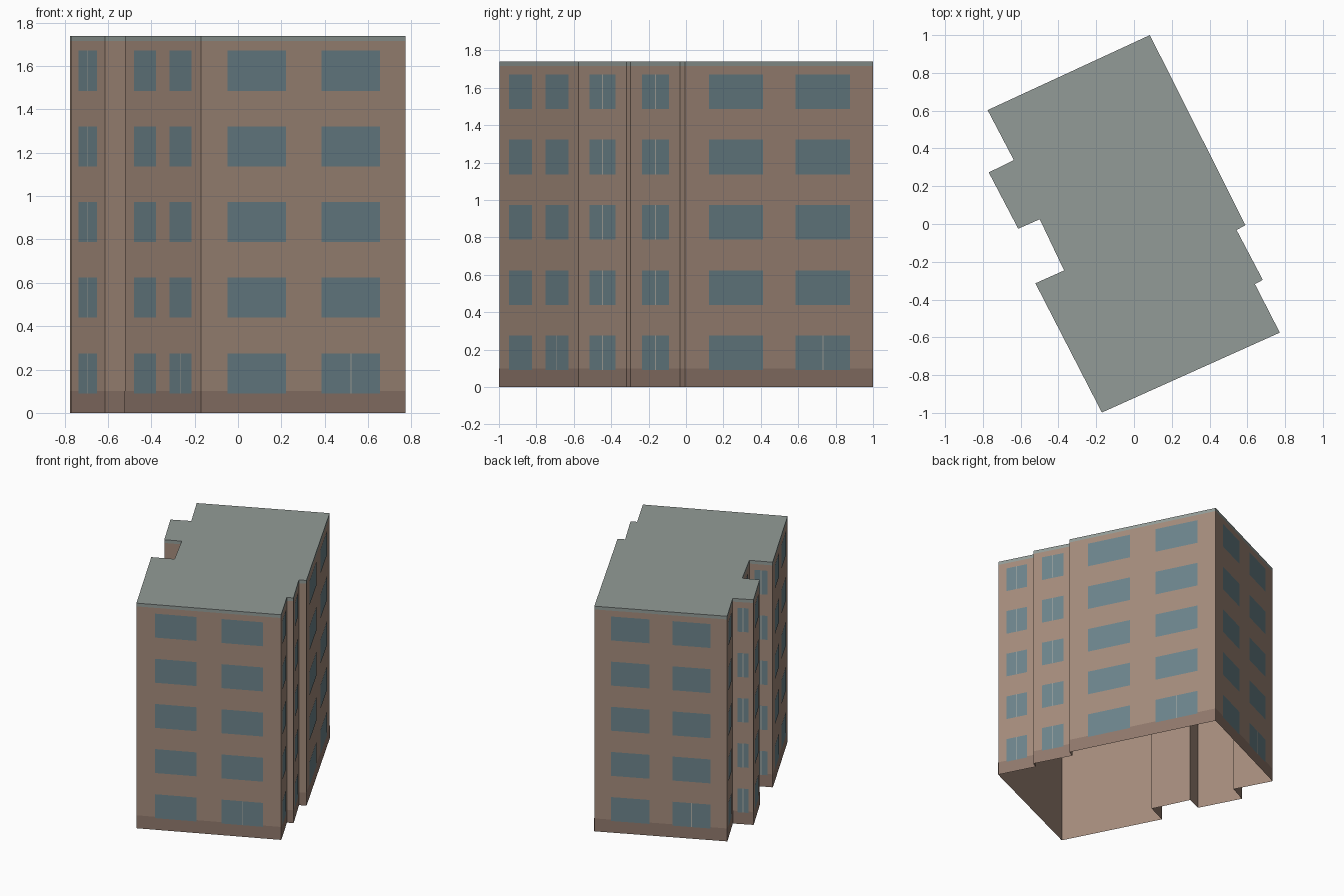
import bpy, bmesh
from mathutils import Vector

if "Cube" in bpy.data.objects:
    bpy.data.objects.remove(bpy.data.objects["Cube"])

# Footprint, counter-clockwise, with the number of window bays on the wall that starts there
PLAN = [(-0.17, -0.998, 2), (0.772, -0.575, 1), (0.64, -0.318, 0), (0.682, -0.296, 1),
        (0.543, -0.032, 0), (0.59, -0.006, 2), (0.084, 1.0, 2), (-0.775, 0.603, 1),
        (-0.636, 0.338, 1), (-0.769, 0.273, 1), (-0.613, -0.025, 0), (-0.499, 0.025, 1),
        (-0.37, -0.246, 1), (-0.522, -0.314, 2)]
HEIGHT, ROOF_EDGE, PLINTH = 1.74, 1.715, 0.10
FLOORS, STEP, SILL, HEAD = 5, 0.349, 0.09, 0.275
SPANS = {0: [], 1: [(0.225, 0.77)], 2: [(0.127, 0.415), (0.588, 0.876)]}

corners = [Vector((x, y, 0)) for x, y, n in PLAN]
walls = [(corners[i], corners[(i + 1) % len(PLAN)], PLAN[i][2]) for i in range(len(PLAN))]


def panel(bm, p, q, t0, t1, z0, z1, off=0.0):
    """Upright outward-facing panel on wall p-q between two fractions of its length."""
    d = q - p
    n = Vector((d.y, -d.x, 0)).normalized() * off
    a, b = p + d * t0 + n, p + d * t1 + n
    pts = [(a.x, a.y, z0), (b.x, b.y, z0), (b.x, b.y, z1), (a.x, a.y, z1)]
    bm.faces.new([bm.verts.new(v) for v in pts])


def finish(bm, name, color):
    bmesh.ops.remove_doubles(bm, verts=bm.verts, dist=0.0002)
    me = bpy.data.meshes.new(name)
    bm.to_mesh(me)
    bm.free()
    mat = bpy.data.materials.new(name + "_paint")
    mat.diffuse_color = (*color, 1)
    mat.use_nodes = True
    mat.node_tree.nodes["Principled BSDF"].inputs["Base Color"].default_value = mat.diffuse_color
    me.materials.append(mat)
    bpy.context.collection.objects.link(bpy.data.objects.new(name, me))


# Outer walls, open underneath
bm = bmesh.new()
for p, q, n in walls:
    panel(bm, p, q, 0, 1, 0, ROOF_EDGE)
finish(bm, "walls", (0.37, 0.26, 0.20))

# Darker plinth band
bm = bmesh.new()
for p, q, n in walls:
    panel(bm, p, q, 0, 1, 0, PLINTH, 0.001)
finish(bm, "plinth", (0.28, 0.19, 0.15))

# Flat roof with its edge strip
bm = bmesh.new()
for p, q, n in walls:
    panel(bm, p, q, 0, 1, ROOF_EDGE, HEIGHT)
bm.faces.new([bm.verts.new((c.x, c.y, HEIGHT)) for c in corners])
finish(bm, "roof", (0.29, 0.33, 0.31))

# Window glass and thin centre bars
glass, bars = bmesh.new(), bmesh.new()
for p, q, n in walls:
    length = (q - p).length
    for k, (t0, t1) in enumerate(SPANS[n]):
        for f in range(FLOORS):
            z0, z1 = SILL + f * STEP, HEAD + f * STEP
            panel(glass, p, q, t0, t1, z0, z1, 0.002)
            # single bays have a bar on every floor, double bays only at the entrance
            if n == 1 or (f == 0 and k == 1):
                mid, half = (t0 + t1) / 2, 0.0025 / length
                panel(bars, p, q, mid - half, mid + half, z0, z1, 0.003)
finish(glass, "windows", (0.15, 0.23, 0.26))
finish(bars, "window_bars", (0.42, 0.42, 0.38))
